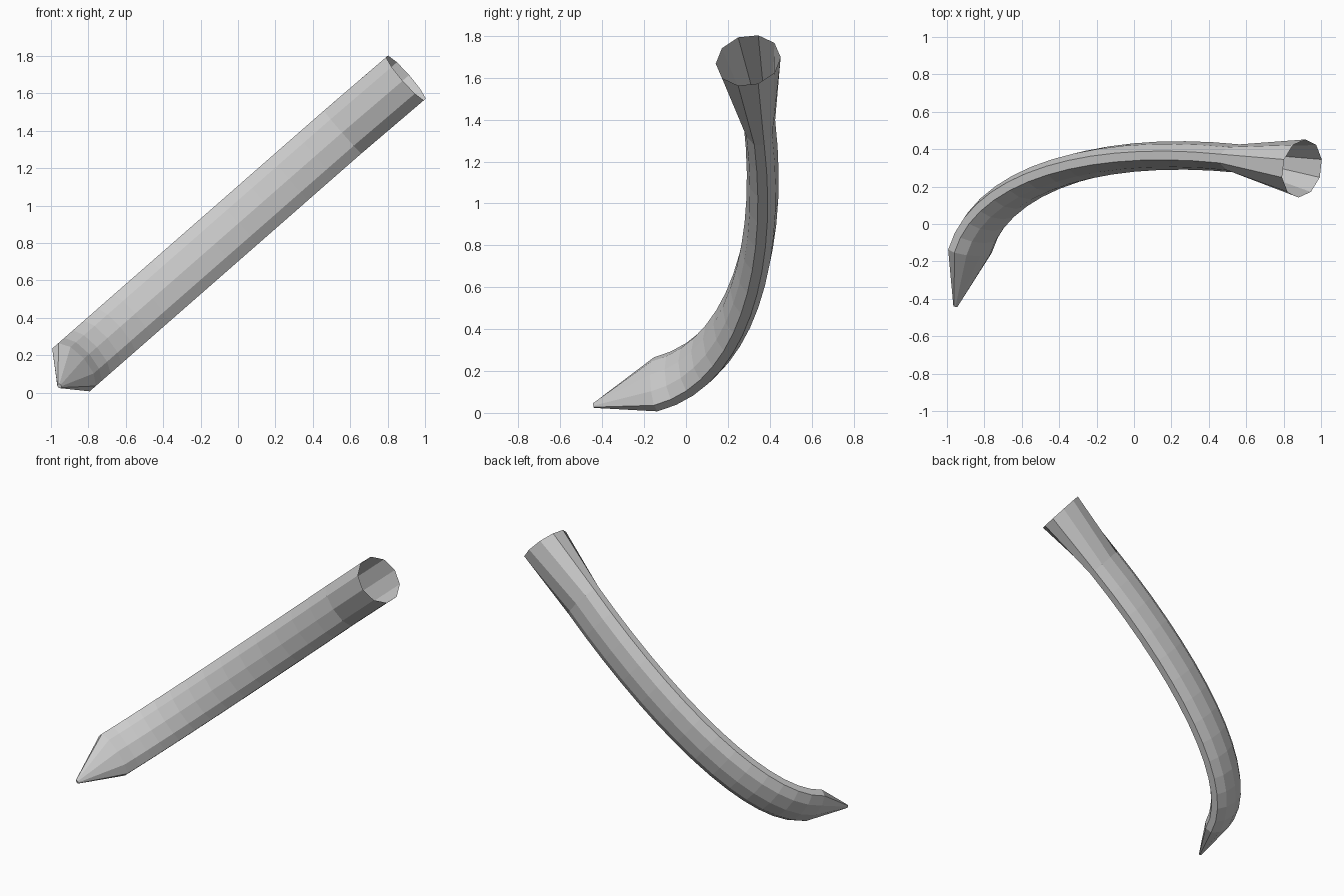
import bpy, bmesh
from math import cos, sin, tau, radians
from mathutils import Vector

if "Cube" in bpy.data.objects:
    bpy.data.objects.remove(bpy.data.objects["Cube"])

SIDES = 10
TILT = radians(41.2)
S = Vector((cos(TILT), 0, sin(TILT)))      # leaning length direction
Y = Vector((0, 1, 0))
W = Vector((-sin(TILT), 0, cos(TILT)))     # across the bend plane

# Bend of the shaft in the leaning plane (length, y)
P = [Vector(p) for p in ((-.57, -.145), (-.408, .273), (.44, .42), (1.34, .35))]


def bend(t):
    u = 1 - t
    pos = P[0]*u**3 + P[1]*3*u*u*t + P[2]*3*u*t*t + P[3]*t**3
    tan = (P[1]-P[0])*u*u + (P[2]-P[1])*2*u*t + (P[3]-P[2])*t*t
    return pos, tan.normalized()


bm = bmesh.new()


def ring(pos, tan, rn, rw, w=.68):
    """Oval ring square to the path: rn in the bend plane, rw across it."""
    centre = S*pos.x + Y*pos.y + W*w
    normal = -S*tan.y + Y*tan.x
    return [bm.verts.new(centre + normal*rn*cos(tau*i/SIDES) + W*rw*sin(tau*i/SIDES))
            for i in range(SIDES)]


# Pointed tip, curved flat-oval shaft, round open socket
rings = [ring(Vector((-.695, -.44)), bend(0)[1], .010, .014, .656)]
STEPS = 14
rings += [ring(*bend(i/STEPS), .076, .16) for i in range(STEPS + 1)]
rings.append(ring(Vector((1.784, .297)), Vector((.988, -.15)), .157, .161, .675))

for a, b in zip(rings, rings[1:]):
    for i in range(SIDES):
        j = (i + 1) % SIDES
        bm.faces.new((a[i], a[j], b[j], b[i]))
bm.faces.new(rings[0])
bmesh.ops.recalc_face_normals(bm, faces=bm.faces)

mesh = bpy.data.meshes.new("curved_spike")
bm.to_mesh(mesh)
bm.free()
bpy.context.collection.objects.link(bpy.data.objects.new("curved_spike", mesh))
